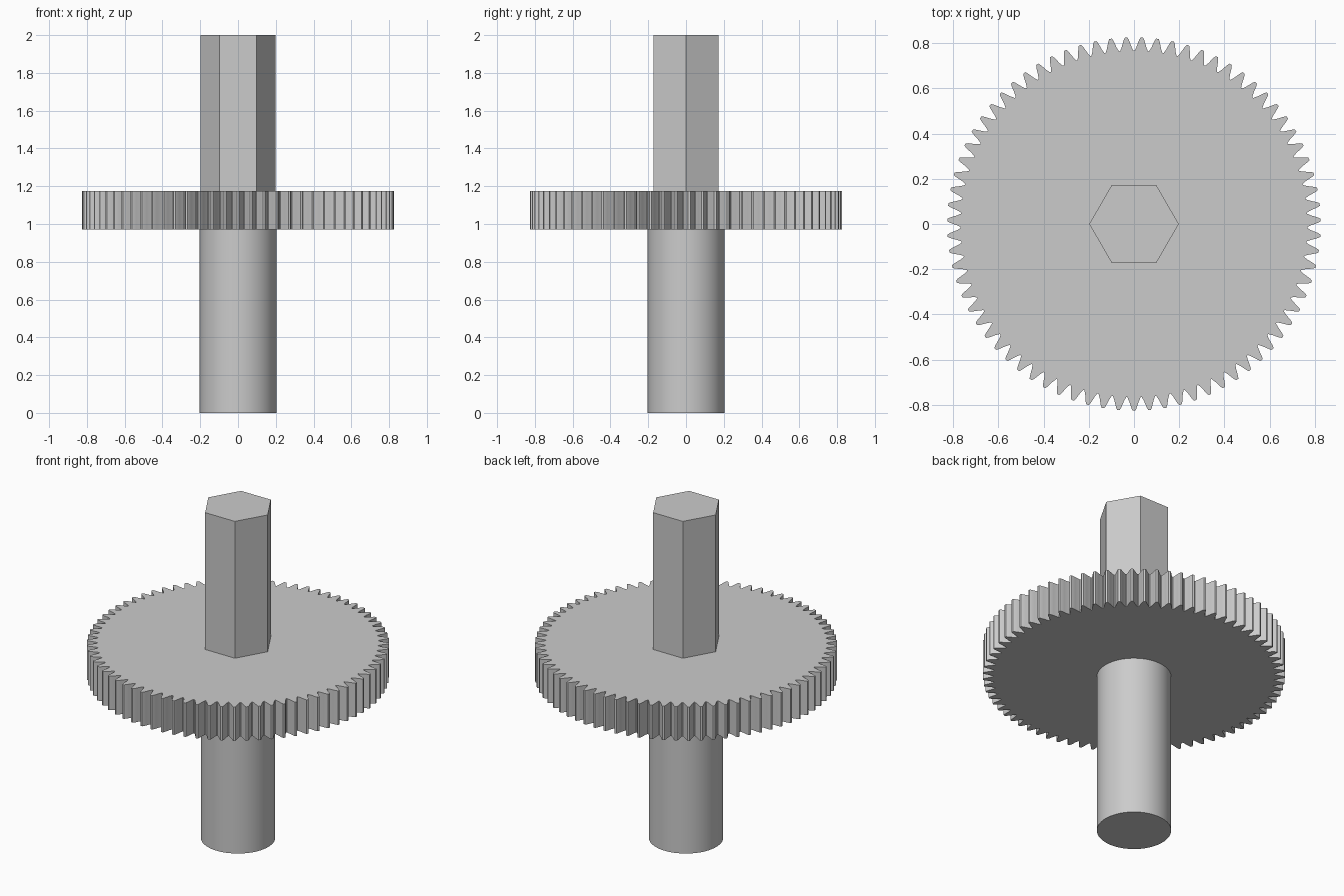
import bpy, bmesh, math

cube = bpy.data.objects.get("Cube")
if cube:
    bpy.data.objects.remove(cube, do_unlink=True)

# One plain grey for the whole part
grey = bpy.data.materials.new("light_grey")
grey.use_nodes = True
colour = (0.6, 0.6, 0.6, 1)
grey.diffuse_color = colour
grey.node_tree.nodes["Principled BSDF"].inputs["Base Color"].default_value = colour


def ring(radius, sides):
    """Regular polygon with a corner on +x."""
    return [(radius * math.cos(math.tau * i / sides),
             radius * math.sin(math.tau * i / sides)) for i in range(sides)]


def gear_outline(teeth, tooth):
    """Repeat one tooth (pitch fraction, radius), with a tooth facing -y."""
    pts = []
    for t in range(teeth):
        for frac, radius in tooth:
            a = math.tau * (t + frac) / teeth - math.pi / 2
            pts.append((radius * math.cos(a), radius * math.sin(a)))
    return pts


def extrude_profile(name, outline, bottom, top, smooth_angle=None):
    bm = bmesh.new()
    base = bm.faces.new([bm.verts.new((x, y, bottom)) for x, y in outline])
    result = bmesh.ops.extrude_face_region(bm, geom=[base], use_keep_orig=True)
    for v in result["geom"]:
        if isinstance(v, bmesh.types.BMVert):
            v.co.z = top
    bmesh.ops.recalc_face_normals(bm, faces=bm.faces[:])
    mesh = bpy.data.meshes.new(name)
    bm.to_mesh(mesh)
    bm.free()
    mesh.materials.append(grey)
    obj = bpy.data.objects.new(name, mesh)
    bpy.context.collection.objects.link(obj)
    if smooth_angle:
        bpy.ops.object.select_all(action="DESELECT")
        obj.select_set(True)
        bpy.context.view_layer.objects.active = obj
        bpy.ops.object.shade_smooth_by_angle(angle=math.radians(smooth_angle))
    return obj


# Tooth half: valley, bulging flank, narrow rounded tip
flank = [(0.46, 0.767), (0.33, 0.784), (0.24, 0.801), (0.16, 0.816), (0.08, 0.826)]
tooth = [(-f, r) for f, r in flank] + [(f, r) for f, r in reversed(flank)]

# Round lower shaft, toothed wheel and hexagonal upper shaft
extrude_profile("round_shaft", ring(0.203, 64), 0, 0.97, 30)
extrude_profile("gear_wheel", gear_outline(75, tooth), 0.97, 1.175, 25)
extrude_profile("hex_shaft", ring(0.198, 6), 1.175, 2)
